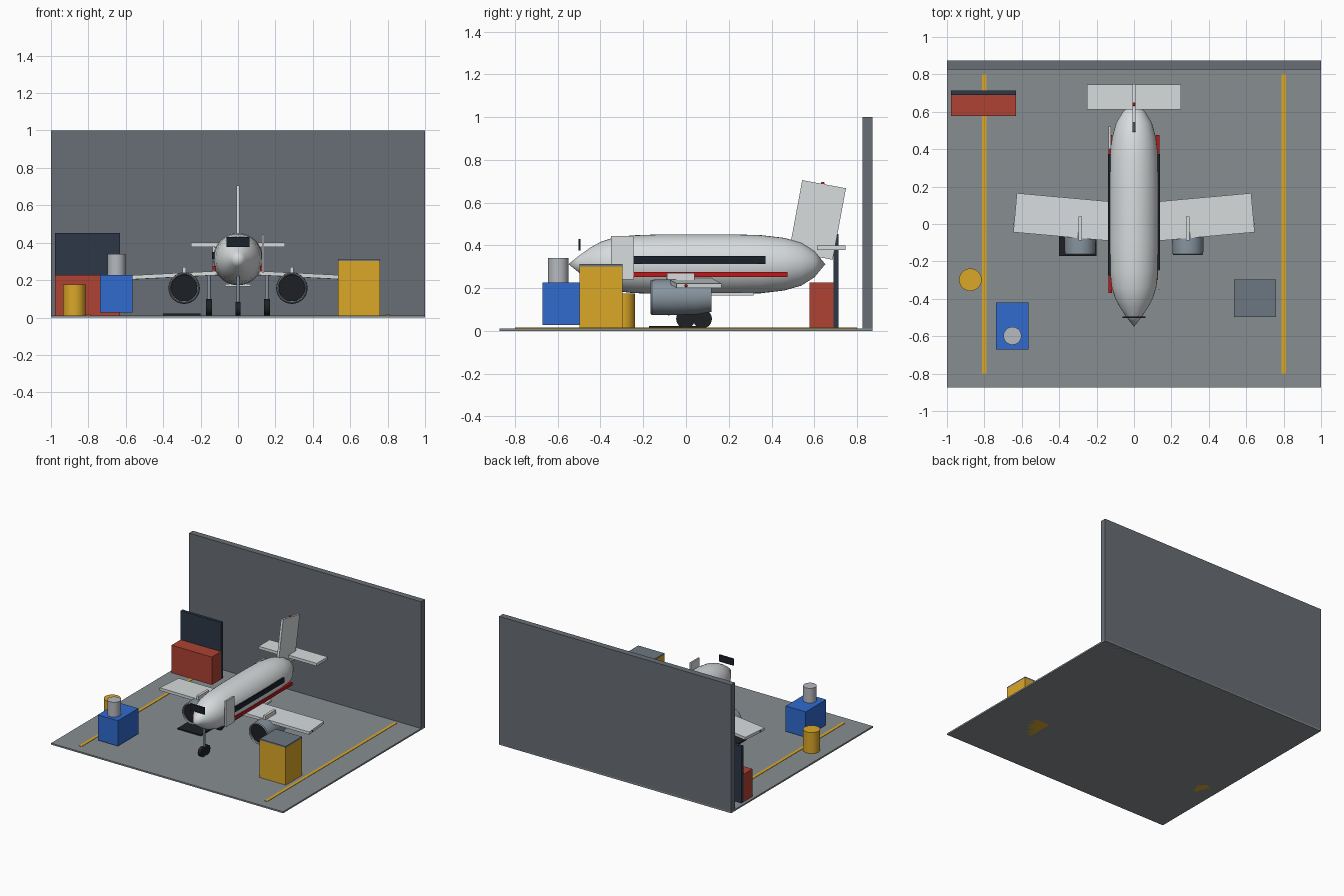
import bpy, bmesh
from math import radians, pi
from mathutils import Matrix, Vector

if "Cube" in bpy.data.objects:
    bpy.data.objects.remove(bpy.data.objects["Cube"])


def mat(name, r, g, b):
    m = bpy.data.materials.new(name)
    m.diffuse_color = (*[(c / 255) ** 2.2 for c in (r, g, b)], 1)
    m.use_nodes = True
    m.node_tree.nodes["Principled BSDF"].inputs["Base Color"].default_value = m.diffuse_color
    return m


SKIN = mat("white_skin", 215, 219, 221)
STEEL = mat("steel", 135, 147, 158)
DARK = mat("rubber", 35, 37, 40)
GLASS = mat("glass", 32, 38, 46)
RED = mat("red", 185, 30, 32)
CABINET = mat("cabinet_red", 172, 68, 54)
YELLOW = mat("yellow", 218, 166, 44)
BLUE = mat("blue", 52, 106, 205)
FLOOR = mat("concrete", 134, 141, 144)
WALL = mat("wall", 104, 110, 117)
NAVY = mat("navy", 48, 58, 72)
LID = mat("lid", 108, 118, 128)
SILVER = mat("silver", 180, 184, 190)


def finish(name, bm, material, smooth=False):
    bmesh.ops.recalc_face_normals(bm, faces=bm.faces)
    me = bpy.data.meshes.new(name)
    bm.to_mesh(me)
    bm.free()
    ob = bpy.data.objects.new(name, me)
    bpy.context.collection.objects.link(ob)
    me.materials.append(material)
    if smooth:
        bpy.ops.object.select_all(action='DESELECT')
        ob.select_set(True)
        bpy.context.view_layer.objects.active = ob
        bpy.ops.object.shade_smooth_by_angle(angle=radians(35))
    return ob


def box(name, x, y, z, material):
    """Box from (min, max) pairs on each axis."""
    bm = bmesh.new()
    bmesh.ops.create_cube(bm, size=1)
    for v in bm.verts:
        v.co = [(a + b) / 2 + c * (b - a) for (a, b), c in zip((x, y, z), v.co)]
    return finish(name, bm, material)


def turned_box(name, centre, size, rot, material):
    ob = box(name, *[(-s / 2, s / 2) for s in size], material)
    ob.location, ob.rotation_euler = centre, rot
    return ob


def cyl(name, centre, r, depth, axis, material, seg=32):
    bm = bmesh.new()
    rot = {'X': Matrix.Rotation(pi / 2, 4, 'Y'), 'Y': Matrix.Rotation(pi / 2, 4, 'X'),
           'Z': Matrix()}[axis]
    bmesh.ops.create_cone(bm, cap_ends=True, segments=seg, radius1=r, radius2=r, depth=depth,
                          matrix=Matrix.Translation(centre) @ rot)
    return finish(name, bm, material, True)


def ball(name, centre, r, material):
    bm = bmesh.new()
    bmesh.ops.create_uvsphere(bm, u_segments=12, v_segments=8, radius=r,
                              matrix=Matrix.Translation(centre))
    return finish(name, bm, material, True)


def revolve(name, centre, profile, material, xscale=1.0, seg=40):
    """Spin (y, radius) points about a lengthwise axis."""
    bm = bmesh.new()
    verts = [bm.verts.new((0, y, r)) for y, r in profile]
    edges = [bm.edges.new(p) for p in zip(verts, verts[1:])]
    bmesh.ops.spin(bm, geom=verts + edges, cent=(0, 0, 0), axis=(0, 1, 0),
                   angle=2 * pi, steps=seg)
    bmesh.ops.remove_doubles(bm, verts=bm.verts, dist=1e-5)
    for v in bm.verts:
        v.co.x *= xscale
        v.co += Vector(centre)
    return finish(name, bm, material, True)


# Hangar floor, back wall and lane stripes
box("floor", (-1, 1), (-.873, .873), (0, .012), FLOOR)
box("back_wall", (-1, 1), (.825, .873), (0, 1), WALL)
for s in (-1, 1):
    box("lane_stripe", (s * .8 - .012, s * .8 + .012), (-.8, .8), (.01, .015), YELLOW)

# Fuselage with pointed nose and tail
revolve("fuselage", (0, 0, .312),
        [(-.55, 0), (-.5, .04), (-.45, .076), (-.4, .104), (-.34, .124), (-.25, .135),
         (-.1, .14), (.2, .14), (.35, .136), (.46, .123), (.54, .1), (.6, .062), (.652, 0)],
        SKIN, .96)
box("cockpit_window", (-.062, .062), (-.502, -.494), (.377, .43), GLASS)
box("belly_panel", (-.07, .07), (.1, .315), (.165, .18), SKIN)
box("front_door", (.128, .14), (-.35, -.245), (.24, .443), SKIN)
box("rear_door", (-.136, -.124), (.4, .52), (.24, .38), SKIN)

# Tail fin and stabiliser
turned_box("tail_fin", (0, .615, .519), (.018, .208, .34), (radians(-10.5), 0, 0), SKIN)
box("stabiliser", (-.25, .25), (.612, .747), (.378, .4), SKIN)
ball("fin_beacon", (0, .64, .688), .009, RED)

for s in (-1, 1):
    # Side stripes
    def side(a, b):
        return tuple(sorted((s * a, s * b)))
    box("window_band", side(.125, .138), (-.275, .373), (.312, .35), GLASS)
    box("red_stripe", side(.118, .137), (-.37 if s < 0 else -.3, .475), (.252, .275), RED)

    # Wing, swept back and drooping slightly
    turned_box("wing", (s * .352, .035, .225), (.57, .21, .022),
               (0, s * .05, s * .09), SKIN)
    ball("wing_tip_light", (s * .637, 0, .212), .008, RED)

    # Engine: hollow lip, tapered casing, dark intake
    ex = s * .288
    revolve("engine", (ex, 0, .157),
            [(-.14, .0), (-.14, .07), (-.16, .07), (-.167, .076), (-.16, .082), (-.08, .084),
             (.05, .08), (.12, .068), (.12, 0)], STEEL)
    cyl("engine_intake", (ex, -.144, .157), .0705, .012, 'Y', DARK)
    box("engine_pylon", (ex - .01, ex + .01), (-.088, .04), (.2, .27), SKIN)

    # Main landing gear with tandem wheels
    cyl("main_strut", (s * .155, .037, .15), .01, .19, 'Z', STEEL, 16)
    for y in (-.002, .077):
        cyl("main_wheel", (s * .155, y, .056), .044, .03, 'X', DARK)

# Nose gear
cyl("nose_strut", (0, -.418, .145), .009, .19, 'Z', STEEL, 16)
for y in (-.44, -.396):
    cyl("nose_wheel", (0, y, .048), .036, .028, 'X', DARK)

# Workshop equipment
box("drip_mat", (-.4, -.2), (-.172, .09), (.01, .022), DARK)
box("yellow_cart", (.535, .76), (-.498, -.298), (0, .302), YELLOW)
box("cart_lid", (.535, .76), (-.498, -.298), (.302, .313), LID)
cyl("yellow_drum", (-.875, -.298, .088), .06, .176, 'Z', YELLOW)
box("blue_unit", (-.738, -.565), (-.672, -.42), (.028, .226), BLUE)
cyl("unit_tank", (-.65, -.598, .28), .048, .12, 'Z', SILVER)
box("tool_cabinet", (-.978, -.63), (.578, .69), (.01, .227), CABINET)
box("tool_board", (-.978, -.63), (.69, .713), (.01, .453), NAVY)
